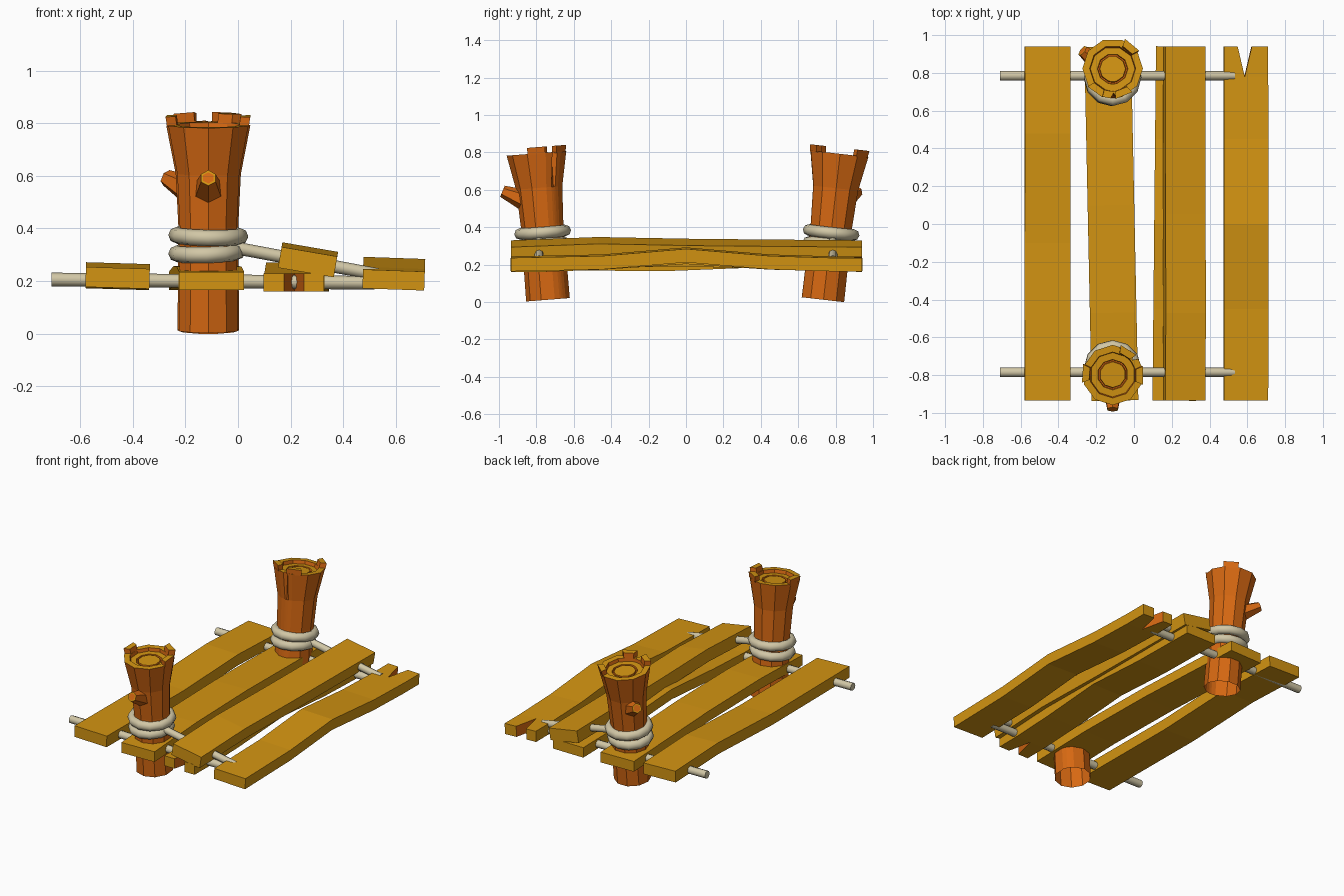
import bpy, bmesh, math
from mathutils import Matrix, Vector

if "Cube" in bpy.data.objects:
    bpy.data.objects.remove(bpy.data.objects["Cube"])


def mat(name, rgb):
    m = bpy.data.materials.new(name)
    m.diffuse_color = (*rgb, 1)
    m.use_nodes = True
    m.node_tree.nodes["Principled BSDF"].inputs["Base Color"].default_value = m.diffuse_color
    return m


BARK = mat("bark_orange", (0.68, 0.14, 0.006))
WOOD = mat("cut_wood_yellow", (0.65, 0.295, 0.006))
ROPE = mat("rope_cream", (0.64, 0.57, 0.38))


def finish(bm, name, mats, matrix=Matrix(), smooth=False, closed=True):
    bmesh.ops.remove_doubles(bm, verts=bm.verts, dist=1e-5)
    if closed:
        bmesh.ops.recalc_face_normals(bm, faces=bm.faces)
    me = bpy.data.meshes.new(name)
    bm.to_mesh(me)
    bm.free()
    for m in mats:
        me.materials.append(m)
    for p in me.polygons:
        p.use_smooth = smooth
    ob = bpy.data.objects.new(name, me)
    ob.matrix_world = matrix
    bpy.context.collection.objects.link(ob)
    return ob


# Planks: a strip bent along y, optionally with a V notch (orange walls) in one end
def plank(name, loc, width, thick, bends, roll=0, yaw=0, notch=None):
    end, depth, gap, xm = notch or (0, 0, 0, 0)
    st = [(y, dz, 0) for y, dz in bends]
    if end > 0:
        (y, z, _), z0 = st[-1], st[-2][1]
        st[-1:] = [(y - depth, z, 0), (y, z, gap / 2)]
    elif end < 0:
        y, z, _ = st[0]
        st[:1] = [(y, z, gap / 2), (y + depth, z, 0)]
    bm = bmesh.new()
    rows = []
    for y, dz, g in st:
        xs = (-width / 2, xm - g, xm + g, width / 2)
        rows.append([[bm.verts.new((x, y, dz + s * thick / 2)) for s in (-1, 1)] for x in xs])

    def face(vs, mi=0):
        bm.faces.new(vs).material_index = mi

    for i in range(len(rows) - 1):
        a, b = rows[i], rows[i + 1]
        for l, r in ((0, 1), (2, 3)):
            for s in (0, 1):
                face((a[l][s], a[r][s], b[r][s], b[l][s]))
        for c in (0, 3):
            face((a[c][0], a[c][1], b[c][1], b[c][0]))
        if st[i][2] or st[i + 1][2]:
            for c in (1, 2):
                face((a[c][0], a[c][1], b[c][1], b[c][0]), 1)
    for r in (rows[0], rows[-1]):
        for l, k in ((0, 1), (2, 3)):
            face((r[l][0], r[l][1], r[k][1], r[k][0]))
    m = Matrix.Translation((loc[0], 0, loc[1])) @ Matrix.Rotation(yaw, 4, 'Z') @ Matrix.Rotation(roll, 4, 'Y')
    finish(bm, name, [WOOD, BARK], m)


F, B = -0.935, 0.94
plank("left_plank", (-0.458, 0.212), 0.243, 0.076, [(F, 0), (-0.1, -0.005), (0.48, 0.018), (B, 0)], 0.03)
plank("post_plank", (-0.12, 0.2), 0.247, 0.07, [(F, 0), (-0.47, 0.02), (0.1, 0.022), (B, 0)], 0, 0.021)
plank("lower_plank", (0.222, 0.195), 0.23, 0.068, [(F, 0), (-0.45, 0.012), (0, 0.042), (0.45, 0.012), (B, 0)],
      0, -0.01, (-1, 0.17, 0.075, 0.0))
plank("raised_plank", (0.265, 0.272), 0.215, 0.08, [(F, 0), (-0.47, 0.018), (0.05, 0.008), (B, 0)], 0.17)
plank("right_plank", (0.592, 0.204), 0.235, 0.072, [(F, 0), (-0.45, 0.01), (0, 0.048), (0.45, 0.01), (B, 0)],
      0.035, 0, (1, 0.16, 0.075, -0.007))


# Posts: ten-sided flared stump with split rim, raised teeth and growth ring
CRACK = math.radians(38)
TEETH = (0, 58, 176)  # degrees


def post(name, matrix):
    bm = bmesh.new()
    angs = [(math.radians(18 + 36 * i), 0) for i in range(10)]
    angs += [(CRACK - 0.1, 0), (CRACK, 1), (CRACK + 0.1, 0)]
    angs.sort()
    # radius, height, crack depth, material of the faces leading to this ring
    prof = [(0.117, 0, 0, 0), (0.114, 0.4, 0, 0), (0.124, 0.6, 0, 0), (0.16, 0.785, 0.03, 0),
            (0.122, 0.785, 0, 1), (0.118, 0.762, 0, 0), (0.081, 0.762, 0, 1), (0.078, 0.75, 0, 0),
            (0.071, 0.75, 0, 0), (0.068, 0.762, 0, 0)]
    rings = []
    for r, z, c, _ in prof:
        rings.append([bm.verts.new(((r - c * k) * math.cos(a), (r - c * k) * math.sin(a), z)) for a, k in angs])
    n = len(angs)
    for j in range(1, len(rings)):
        for i in range(n):
            k = (i + 1) % n
            f = bm.faces.new((rings[j - 1][i], rings[j - 1][k], rings[j][k], rings[j][i]))
            f.material_index = prof[j][3]
    bm.faces.new(rings[-1]).material_index = 1
    # raised teeth on the rim
    for t in TEETH:
        lo, hi = [], []
        for r, d in ((0.121, -15), (0.161, -17), (0.161, 17), (0.121, 15)):
            a = math.radians(t + d)
            lo.append(bm.verts.new((r * math.cos(a), r * math.sin(a), 0.78)))
            q = r + 0.006
            hi.append(bm.verts.new((q * math.cos(a), q * math.sin(a), 0.818)))
        bm.faces.new(hi).material_index = 1
        for i in range(4):
            bm.faces.new((lo[i], lo[(i + 1) % 4], hi[(i + 1) % 4], hi[i]))
    finish(bm, name, [BARK, WOOD], matrix, closed=False)

    # branch stub: tapered six-sided peg pointing out and up
    bm = bmesh.new()
    bmesh.ops.create_cone(bm, cap_ends=True, segments=6, radius1=0.062, radius2=0.032, depth=0.15)
    cap = max(bm.faces, key=lambda f: f.calc_center_median().z)
    cap.material_index = 1
    bmesh.ops.inset_region(bm, faces=[cap], thickness=0.009)
    cap.material_index = 0
    for f in bm.faces:
        if f.calc_center_median().z > 0.07:
            f.material_index = 0 if f == cap else 1
    aim = Vector((0, -1, 0.5)).to_track_quat('Z', 'Y').to_matrix().to_4x4()
    finish(bm, name + "_branch_stub", [BARK, WOOD], matrix @ Matrix.Translation((0, -0.13, 0.564)) @ aim)


# Rope coil ring
def coil(name, matrix, major=0.121, minor=0.031, n=12, k=8):
    bm = bmesh.new()
    v = [[bm.verts.new(((major + minor * math.cos(q)) * math.cos(p), (major + minor * math.cos(q)) * math.sin(p),
                        minor * math.sin(q))) for q in (math.tau * j / k for j in range(k))]
         for p in (math.tau * i / n for i in range(n))]
    for i in range(n):
        for j in range(k):
            a, b = v[i], v[(i + 1) % n]
            bm.faces.new((a[j], b[j], b[(j + 1) % k], a[(j + 1) % k]))
    finish(bm, name, [ROPE], matrix, True)


# Straight rope between two points
def rope(name, a, b, r):
    a, b = Vector(a), Vector(b)
    bm = bmesh.new()
    bmesh.ops.create_cone(bm, cap_ends=True, segments=8, radius1=r, radius2=r, depth=(b - a).length)
    m = Matrix.Translation((a + b) / 2) @ (b - a).to_track_quat('Z', 'Y').to_matrix().to_4x4()
    ob = finish(bm, name, [ROPE], m)
    for p in ob.data.polygons:
        p.use_smooth = len(p.vertices) == 4


for side, y0, tilt, yaw in (("front", -0.738, 4.5, 0), ("back", 0.735, -6.5, 234)):
    base = Matrix.Translation((-0.113, y0, 0.012)) @ Matrix.Rotation(math.radians(tilt), 4, 'X')
    post(side + "_post", base @ Matrix.Rotation(math.radians(yaw), 4, 'Z'))
    for i, (x, z, lean) in enumerate(((-0.006, 0.297, -0.03), (0, 0.362, 0.02))):
        coil(f"{side}_rope_coil_{i + 1}", base @ Matrix.Translation((x, 0, z)) @ Matrix.Rotation(lean, 4, 'Y'),
             0.115 + 0.006 * i)
    y = math.copysign(0.785, y0)
    rope(side + "_lower_rope", (-0.71, y, 0.206), (0.52, y, 0.193), 0.026)
    rope(side + "_upper_rope", (-0.02, y, 0.328), (0.53, y, 0.225), 0.024)
